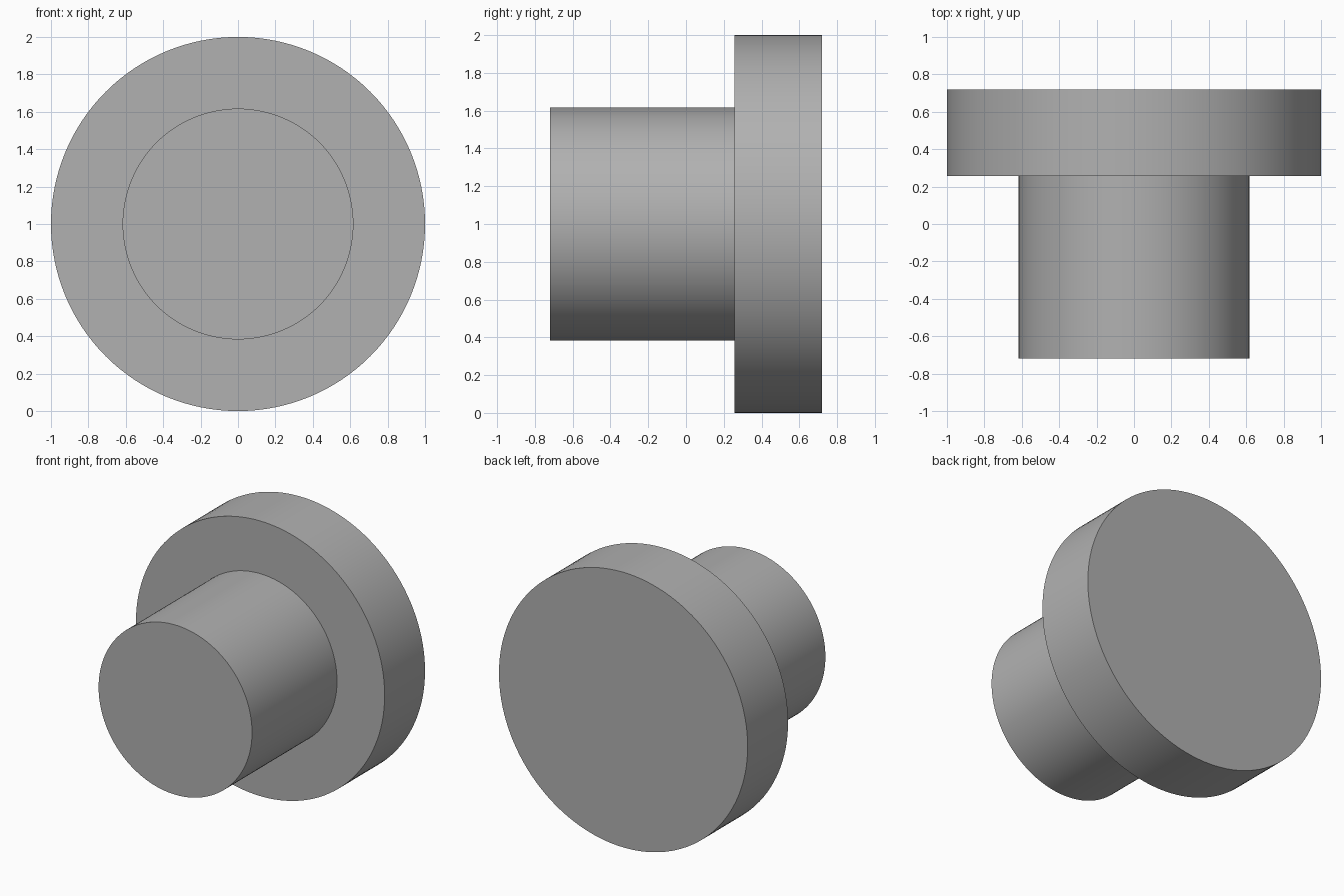
import bpy, bmesh, math

if "Cube" in bpy.data.objects:
    bpy.data.objects.remove(bpy.data.objects["Cube"])

SEGMENTS = 128
# Stepped half-profile: (radius, y) from the front of the shank to the back of the head
PROFILE = [(0.617, -0.72), (0.617, 0.256), (1.0, 0.256), (1.0, 0.72)]


def lathe_y(name, profile, centre_z):
    """Revolve a profile around a horizontal axis along y and cap both ends."""
    bm = bmesh.new()
    rings = []
    for r, y in profile:
        rings.append([bm.verts.new((r * math.cos(a), y, centre_z + r * math.sin(a)))
                      for a in (2 * math.pi * i / SEGMENTS for i in range(SEGMENTS))])
    for lower, upper in zip(rings, rings[1:]):
        for i in range(SEGMENTS):
            j = (i + 1) % SEGMENTS
            bm.faces.new((lower[i], lower[j], upper[j], upper[i]))
    bm.faces.new(rings[0])
    bm.faces.new(rings[-1])
    bmesh.ops.recalc_face_normals(bm, faces=bm.faces)
    mesh = bpy.data.meshes.new(name)
    bm.to_mesh(mesh)
    bm.free()
    obj = bpy.data.objects.new(name, mesh)
    bpy.context.collection.objects.link(obj)
    return obj


# Flanged pin: narrow shank in front, wide disc head behind
pin = lathe_y("flanged_pin", PROFILE, 1.0)
grey = bpy.data.materials.new("dark_grey")
grey.diffuse_color = (0.44, 0.44, 0.44, 1.0)
grey.use_nodes = True
grey.node_tree.nodes["Principled BSDF"].inputs["Base Color"].default_value = grey.diffuse_color
pin.data.materials.append(grey)
bpy.context.view_layer.objects.active = pin
pin.select_set(True)
bpy.ops.object.shade_smooth_by_angle(angle=math.radians(30))
